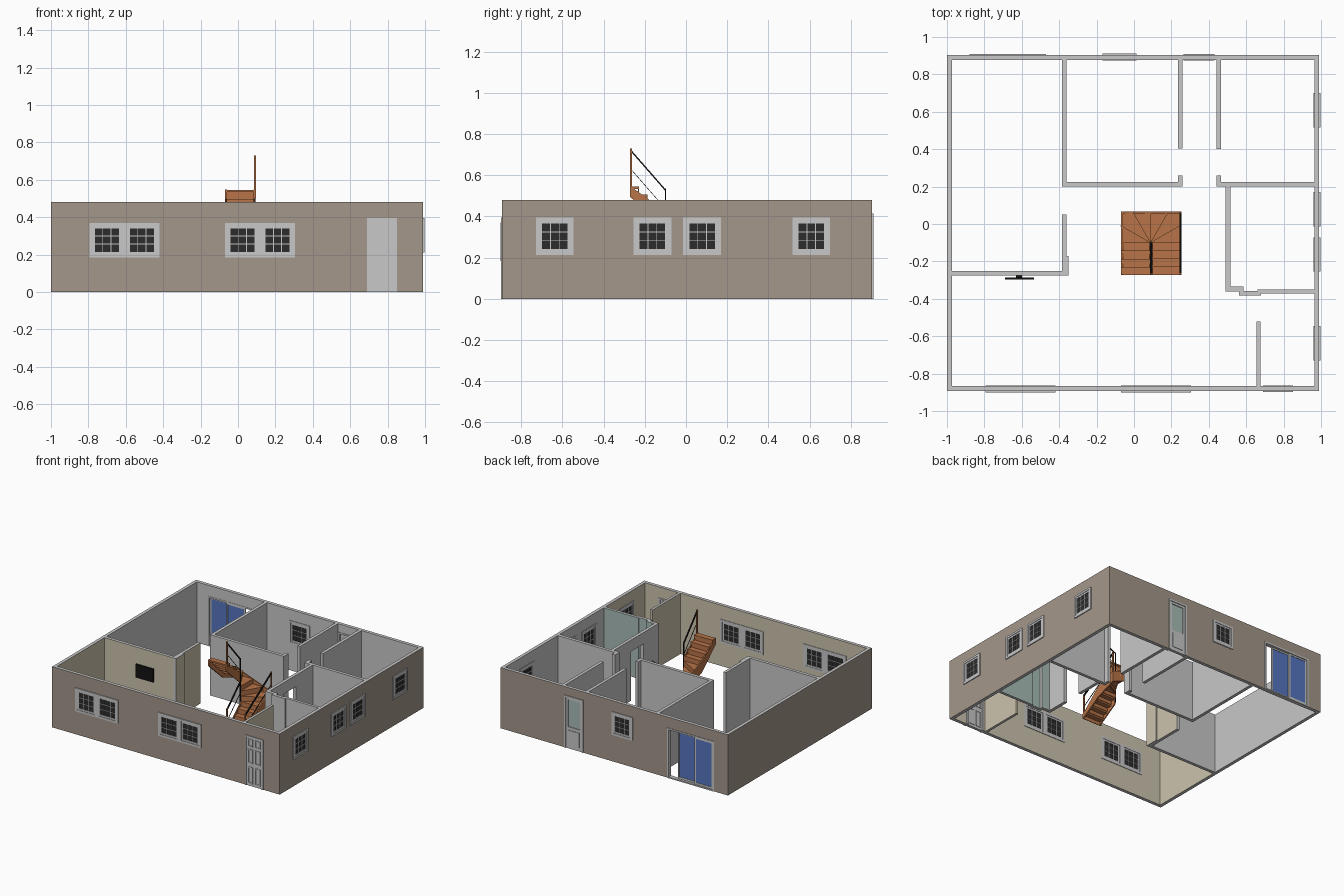
import bpy, bmesh, math

if "Cube" in bpy.data.objects:
    bpy.data.objects.remove(bpy.data.objects["Cube"])

def mat(name, r, g, b):
    m = bpy.data.materials.new(name)
    m.diffuse_color = (r, g, b, 1)
    m.use_nodes = True
    m.node_tree.nodes["Principled BSDF"].inputs["Base Color"].default_value = m.diffuse_color
    return m

MATS = [mat("light_grey", .58, .58, .58), mat("exterior_tan", .37, .31, .255),
        mat("cream_paint", .60, .545, .42), mat("teal_paint", .39, .50, .47),
        mat("dark_glass", .025, .025, .025), mat("blue_glass", .09, .18, .52),
        mat("stair_wood", .48, .175, .065), mat("black_metal", .006, .006, .006)]
GREY, TAN, CREAM, TEAL, DARK, BLUE, WOOD, BLACK = range(8)
H = .48

def finish(name, bm):
    bmesh.ops.remove_doubles(bm, verts=bm.verts, dist=1e-5)
    bmesh.ops.recalc_face_normals(bm, faces=bm.faces)
    me = bpy.data.meshes.new(name)
    bm.to_mesh(me)
    bm.free()
    for m in MATS:
        me.materials.append(m)
    ob = bpy.data.objects.new(name, me)
    bpy.context.collection.objects.link(ob)
    return ob

def panel(name, axis, u, b, z=(0, H), holes=(), lo=GREY, hi=GREY, end=GREY):
    """Slab running along x (axis 0) or y (axis 1), thickness b, with rectangular holes.
    lo / hi colour the faces at b[0] / b[1]; a function of u gives a split colour."""
    us = sorted({u[0], u[1], *[v for h in holes for v in h[:2]]} |
                ({SPLITS[name]} if name in SPLITS else set()))
    zs = sorted({z[0], z[1], *[v for h in holes for v in h[2:]]})
    bm = bmesh.new()

    def quad(pts, m):
        f = bm.faces.new([bm.verts.new((p[0], p[1], p[2]) if axis == 0 else (p[1], p[0], p[2]))
                          for p in pts])
        f.material_index = m

    def solid(i, k):
        if not (0 <= i < len(us) - 1 and 0 <= k < len(zs) - 1):
            return False
        cu, cz = (us[i] + us[i + 1]) / 2, (zs[k] + zs[k + 1]) / 2
        return not any(h[0] < cu < h[1] and h[2] < cz < h[3] for h in holes)

    for i in range(len(us) - 1):
        for k in range(len(zs) - 1):
            if not solid(i, k):
                continue
            u0, u1, z0, z1 = us[i], us[i + 1], zs[k], zs[k + 1]
            for bb, m in ((b[0], lo), (b[1], hi)):
                m = m((u0 + u1) / 2) if callable(m) else m
                quad([(u0, bb, z0), (u1, bb, z0), (u1, bb, z1), (u0, bb, z1)], m)
            for d, uu in ((-1, u0), (1, u1)):
                if not solid(i + d, k):
                    quad([(uu, b[0], z0), (uu, b[1], z0), (uu, b[1], z1), (uu, b[0], z1)],
                         end if uu in u else GREY if lo != DARK else DARK)
            for d, zz in ((-1, z0), (1, z1)):
                if not solid(i, k + d):
                    quad([(u0, b[0], zz), (u1, b[0], zz), (u1, b[1], zz), (u0, b[1], zz)],
                         GREY if lo in (TAN, CREAM, TEAL) or hi in (TAN, CREAM, TEAL) or callable(lo)
                         or callable(hi) else lo)
    return finish(name, bm)

def slab(name, axis, u, b, z, m):
    return panel(name, axis, u, b, z, (), m, m, m)

def prism(name, pts, vec, m):
    """Extrude a polygon along a vector."""
    bm = bmesh.new()
    f = bm.faces.new([bm.verts.new(p) for p in pts])
    r = bmesh.ops.extrude_face_region(bm, geom=[f])
    bmesh.ops.translate(bm, vec=vec, verts=[g for g in r["geom"] if isinstance(g, bmesh.types.BMVert)])
    for f in bm.faces:
        f.material_index = m
    return finish(name, bm)

# ---- openings (u0, u1, z0, z1) and outer walls
S, N, W, E, T = -.893, .904, -1.0, .99, .026
front_win = [(-.795, -.42, .185, .37), (-.07, .305, .185, .37)]
side_win = [(c - .092, c + .092, .212, .395) for c in (-.637, -.163, .078, .608)]
back_win = [(-.168, .014, .212, .395)]
front_door, back_door, slider = (.69, .85, 0, .395), (.265, .43, 0, .415), (-.88, -.47, 0, .395)
SPLITS = {"west_wall": -.262, "east_wall": -.36}
inner = lambda cut: (lambda u: CREAM if u < cut else GREY)
panel("south_wall", 0, (W, E), (S, S + T), (0, H), front_win + [front_door], TAN, CREAM, TAN)
panel("north_wall", 0, (W, E), (N - T, N), (0, H), back_win + [back_door, slider], GREY, TAN, TAN)
panel("west_wall", 1, (S + T, N - T), (W, W + T), (0, H), (), TAN, inner(-.262))
panel("east_wall", 1, (S + T, N - T), (E - T, E), (0, H), side_win, inner(-.36), TAN)

# ---- inner walls
for name, axis, u, b, lo, hi in (
        ("bedroom_west_wall", 1, (.2, N - T), (-.385, -.36), GREY, GREY),
        ("bedroom_south_wall", 0, (-.36, .26), (.2, .225), GREY, GREY),
        ("bedroom_door_stub", 1, (.225, .26), (.236, .26), GREY, GREY),
        ("bedroom_east_wall", 1, (.405, N - T), (.236, .26), GREY, GREY),
        ("hall_east_wall", 1, (.4, N - T), (.44, .465), GREY, GREY),
        ("hall_door_stub", 1, (.225, .26), (.44, .465), GREY, GREY),
        ("bathroom_north_wall", 0, (.44, E - T), (.2, .225), GREY, GREY),
        ("bathroom_step_wall", 0, (.515, .585), (-.36, -.335), GREY, TEAL),
        ("bathroom_niche_wall", 0, (.562, .68), (-.382, -.358), GREY, TEAL),
        ("bathroom_south_wall", 0, (.66, E - T), (-.372, -.35), GREY, TEAL),
        ("entry_wall", 1, (S + T, -.52), (.655, .675), CREAM, CREAM),
        ("living_north_wall", 0, (W + T, -.372), (-.275, -.25), CREAM, GREY),
        ("living_corner_wall", 1, (-.275, -.17), (-.372, -.35), GREY, CREAM),
        ("living_east_wall", 1, (-.25, .05), (-.385, -.361), GREY, CREAM)):
    panel(name, axis, u, b, (0, H), (), lo, hi, lo if lo == hi else GREY)
panel("bathroom_west_wall", 1, (-.36, .2), (.49, .515), (0, H), [(-.17, -.01, 0, .39)])

# ---- windows: casing, barred sash and dark pane
def window(name, axis, hole, out, sgn, n):
    def rng(a, b):
        return tuple(sorted((out + sgn * a, out + sgn * b)))
    u0, u1, z0, z1 = hole
    w = (u1 - u0) / n
    sashes = [(u0 + i * w + .016, u0 + (i + 1) * w - .016, z0 + .016, z1 - .016) for i in range(n)]
    panel(name + "_casing", axis, (u0, u1), rng(.007, -T - .004), (z0, z1), sashes)
    for i, (a, b, c, d) in enumerate(sashes):
        f, g = .014, .004
        pw, ph = (b - a - 2 * f - 2 * g) / 3, (d - c - 2 * f - 2 * g) / 3
        holes = [(a + f + x * (pw + g), a + f + x * (pw + g) + pw,
                  c + f + y * (ph + g), c + f + y * (ph + g) + ph) for x in range(3) for y in range(3)]
        panel(f"{name}_sash_{i}", axis, (a, b), rng(.003, -T - .001), (c, d), holes)
        slab(f"{name}_pane_{i}", axis, (a + .01, b - .01), rng(-.001, -T + .003), (c + .01, d - .01), DARK)

for i, h in enumerate(front_win):
    window(f"front_window_{i}", 0, h, S, -1, 2)
for i, h in enumerate(side_win):
    window(f"side_window_{i}", 1, h, E, 1, 1)
window("back_window", 0, back_win[0], N, 1, 1)

# ---- front door with six raised panels
panel("front_door_frame", 0, (.69, .85), (S - .006, S + T + .004), (0, .395), [(.70, .832, 0, .383)])
slab("front_door", 0, (.70, .832), (S, S + T - .004), (0, .383), GREY)
for x in (.712, .775):
    for z in ((.02, .15), (.18, .29), (.31, .37)):
        panel("front_door_panel", 0, (x, x + .045), (S - .004, S + T), z,
              [(x + .008, x + .037, z[0] + .008, z[1] - .008)])

# ---- back door with tall glass
panel("back_door_frame", 0, (.265, .43), (N - T - .004, N + .006), (0, .415), [(.277, .418, 0, .403)])
panel("back_door", 0, (.277, .418), (N - T + .004, N), (0, .403), [(.295, .40, .17, .385)])
slab("back_door_glass", 0, (.295, .40), (N - T + .009, N - .006), (.17, .385), TEAL)
slab("back_door_panel", 0, (.30, .395), (N - T, N + .004), (.03, .145), GREY)

# ---- sliding door, partly open
panel("sliding_door_frame", 0, (-.88, -.47), (N - T - .002, N + .004), (0, .395), [(-.868, -.484, .01, .383)])
for i, (a, b) in enumerate(((-.868, -.705), (-.718, -.552))):
    y = N - T + .002 + .011 * (1 - i)
    panel(f"sliding_panel_{i}", 0, (a, b), (y, y + .010), (.01, .383), [(a + .012, b - .012, .025, .371)])
    slab(f"sliding_glass_{i}", 0, (a + .012, b - .012), (y + .003, y + .007), (.025, .371), BLUE)

# ---- wall television
slab("television", 0, (-.69, -.535), (-.297, -.286), (.25, .355), BLACK)
slab("television_bracket", 0, (-.63, -.60), (-.286, -.275), (.28, .32), BLACK)

# ---- winder staircase: lower flight right, winders behind, upper flight left
X0, XM, X1, Y0, YM, Y1 = -.07, .09, .255, -.272, -.10, .066
R, D = .039, (YM - Y0) / 4

def rim(deg):
    """Point on the stair's outer rectangle seen from the newel."""
    c, s = math.cos(math.radians(deg)), math.sin(math.radians(deg))
    k = min((.165 if c > 0 else .16) / max(abs(c), 1e-6), (Y1 - YM) / max(s, 1e-6))
    return (XM + c * k, YM + s * k)

def step(i, plan, riser):
    z = R * (i + 1)
    prism(f"tread_{i}", [(x, y, z - .012) for x, y in plan], (0, 0, .012), WOOD)
    (ax, ay), (bx, by) = riser
    l = math.hypot(bx - ax, by - ay)
    prism(f"riser_{i}", [(ax, ay, z - R), (bx, by, z - R), (bx, by, z - .012), (ax, ay, z - .012)],
          ((ay - by) / l * .005, (bx - ax) / l * .005, 0), WOOD)

for i in range(4):
    y = Y0 + D * i
    step(i, [(XM, y), (X1, y), (X1, y + D), (XM, y + D)], ((XM, y), (X1, y)))
    y = YM - D * i
    step(10 + i, [(X0, y - D), (XM, y - D), (XM, y), (X0, y)], ((XM, y), (X0, y)))
for i in range(6):
    a, b = rim(30 * i), rim(30 * i + 30)
    mid = [(X1, Y1)] if i == 1 else [(X0, Y1)] if i == 4 else []
    step(4 + i, [(XM, YM), a] + mid + [b], ((XM, YM), a))

# stringers: sloping boards along each side
def stringer(name, a, b, za, zb, vec):
    pts = [(*a, max(0, za - .05)), (*b, max(0, zb - .05)), (*b, min(.548, zb + .035)), (*a, min(.548, za + .035))]
    prism(name, pts, vec, WOOD)

zc = [0, 4 * R, 5.5 * R, 8.5 * R, 10 * R, 14 * R]
stringer("outer_stringer_low", (X1, Y0), (X1, YM), zc[0], zc[1], (-.01, 0, 0))
stringer("outer_stringer_turn", (X1, YM), (X1, Y1), zc[1], zc[2], (-.01, 0, 0))
stringer("back_stringer", (X1, Y1), (X0, Y1), zc[2], zc[3], (0, -.01, 0))
stringer("left_stringer_turn", (X0, Y1), (X0, YM), zc[3], zc[4], (.01, 0, 0))
stringer("left_stringer_high", (X0, YM), (X0, Y0), zc[4], zc[5], (.01, 0, 0))
stringer("inner_stringer_low", (XM, Y0), (XM, YM), zc[0], zc[1], (.008, 0, 0))
stringer("inner_stringer_high", (XM, YM), (XM, Y0), zc[4], zc[5], (-.008, 0, 0))

# posts and sloping rails
def post(name, x, y, z0, z1, m=WOOD, t=.005):
    slab(name, 0, (x - t, x + t), (y - t, y + t), (z0, z1), m)

def rail(name, x, ya, yb, za, zb, t=.005):
    prism(name, [(x - t, ya, za - t), (x - t, yb, zb - t), (x - t, yb, zb + t), (x - t, ya, za + t)],
          (2 * t, 0, 0), BLACK)

post("top_newel", XM, Y0 + .006, .50, .73)
post("centre_newel", XM, YM, .12, .535, BLACK, .003)
post("foot_newel", XM, Y0 + .006, 0, .20)
post("outer_foot_newel", X1 - .006, Y0 + .006, 0, .20)
post("outer_corner_newel", X1 - .006, Y1 - .006, .18, .41)
for dz, t in ((0, .005), (-.09, .002)):
    rail("upper_rail", XM, YM, Y0 + .006, .528 + dz, .718 + dz, t)
    rail("lower_rail", XM, Y0 + .006, YM, .19 + dz, .35 + dz, t)
    rail("outer_rail", X1 - .006, Y0 + .006, Y1 - .006, .19 + dz, .40 + dz, t)
